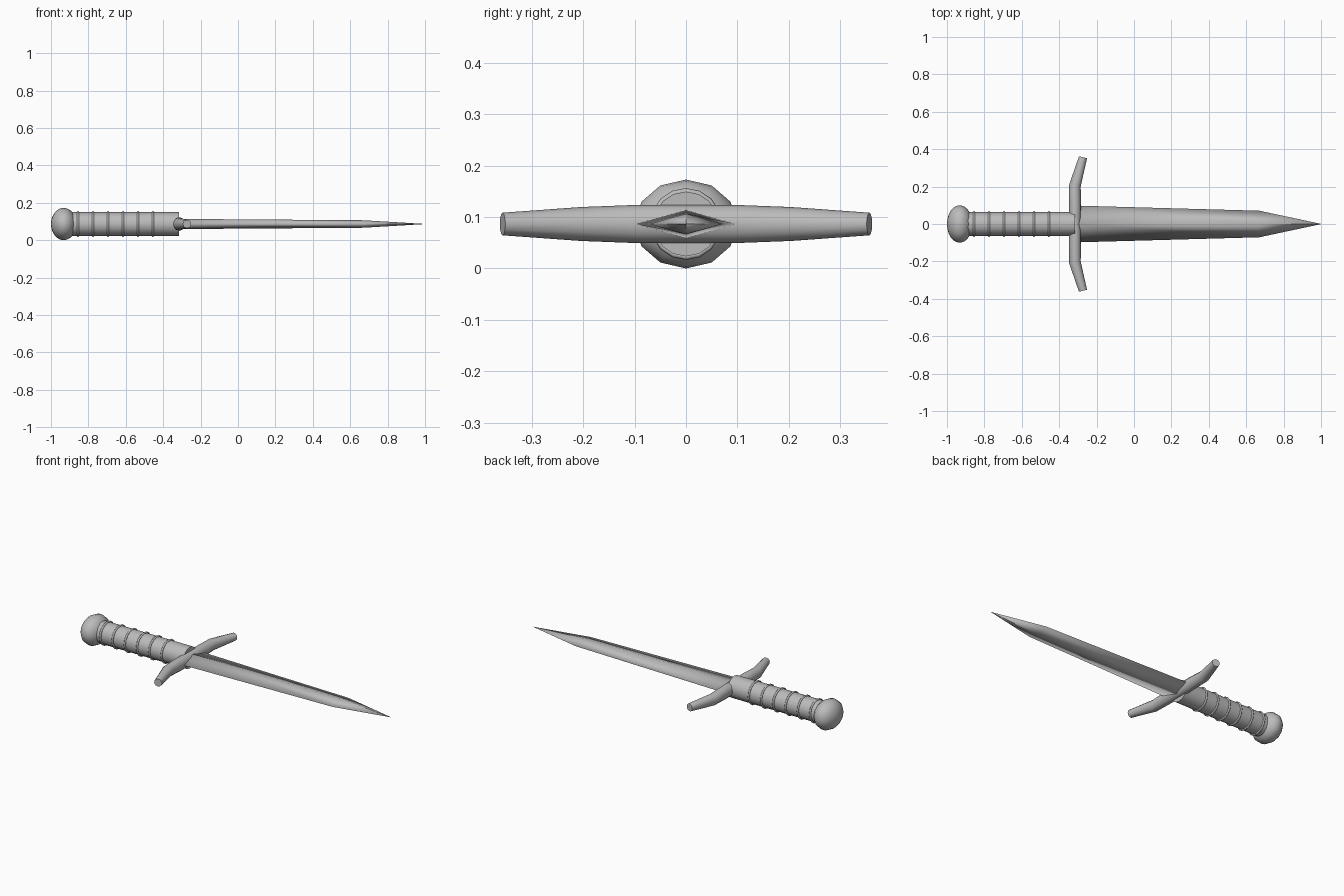
import bpy
import math
from mathutils import Vector

cube = bpy.data.objects.get("Cube")
if cube:
    bpy.data.objects.remove(cube, do_unlink=True)

MID = 0.0865  # height of the dagger's long axis

metal = bpy.data.materials.new("grey metal")
metal.use_nodes = True
grey = (0.5, 0.5, 0.5, 1)
metal.diffuse_color = grey
metal.node_tree.nodes["Principled BSDF"].inputs["Base Color"].default_value = grey


def loft(name, sections, sides, angle=None):
    """Skin elliptical rings given as (centre, half axis u, half axis v)."""
    verts, faces = [], []
    for c, u, v in sections:
        for k in range(sides):
            a = math.tau * k / sides
            verts.append(Vector(c) + Vector(u) * math.cos(a) + Vector(v) * math.sin(a))
    for i in range(len(sections) - 1):
        for k in range(sides):
            n = (k + 1) % sides
            a, b = i * sides, (i + 1) * sides
            faces.append((a + k, a + n, b + n, b + k))
    faces.append(tuple(reversed(range(sides))))
    faces.append(tuple(range(len(verts) - sides, len(verts))))
    mesh = bpy.data.meshes.new(name)
    mesh.from_pydata(verts, [], faces)
    ob = bpy.data.objects.new(name, mesh)
    bpy.context.collection.objects.link(ob)
    finish(ob, name, angle)
    return ob


def finish(ob, name, angle=None):
    ob.name = name
    ob.data.materials.append(metal)
    bpy.ops.object.select_all(action="DESELECT")
    ob.select_set(True)
    bpy.context.view_layer.objects.active = ob
    # Consistent outward normals
    bpy.ops.object.mode_set(mode="EDIT")
    bpy.ops.mesh.select_all(action="SELECT")
    bpy.ops.mesh.normals_make_consistent(inside=False)
    bpy.ops.object.mode_set(mode="OBJECT")
    if angle:
        bpy.ops.object.shade_smooth_by_angle(angle=math.radians(angle))
    else:
        bpy.ops.object.shade_smooth()


# Pommel: squashed ball with its poles on the long axis
bpy.ops.mesh.primitive_uv_sphere_add(
    segments=12, ring_count=12, radius=1,
    location=(-0.932, 0, MID), rotation=(0, math.pi / 2, 0))
pommel = bpy.context.object
pommel.scale = (MID, 0.1, 0.068)
finish(pommel, "pommel")

# Grip
loft("grip", [((x, 0, MID), (0, 0.063, 0), (0, 0, 0.063)) for x in (-0.9, -0.315)], 16, 40)

# Wire rings around the grip
for i in range(6):
    bpy.ops.mesh.primitive_torus_add(
        major_segments=16, minor_segments=6, major_radius=0.064, minor_radius=0.006,
        location=(-0.855 + 0.08 * i, 0, MID), rotation=(0, math.pi / 2, 0))
    finish(bpy.context.object, f"grip_ring_{i + 1}")

# Crossguard: straight in the middle, both arms swept towards the blade
# Each entry: x, y, half width along x, its skew along y, half height
arm = [(-0.315, 0.1, 0.032, 0, 0.037),
       (-0.316, 0.205, 0.031, 0.005, 0.033),
       (-0.2725, 0.357, 0.0215, 0.0055, 0.022)]
guard = []
for side, part in ((-1, reversed(arm)), (1, arm)):
    for x, y, w, skew, h in part:
        guard.append(((x, side * y, MID), (w, -side * skew, 0), (0, 0, h)))
loft("crossguard", guard, 12, 40)

# Blade: diamond section narrowing to a point
blade = [(-0.3, 0.098, 0.027), (0.67, 0.071, 0.02), (1, 0.0006, 0.0004)]
loft("blade", [((x, 0, MID), (0, w, 0), (0, 0, t)) for x, w, t in blade], 4)
